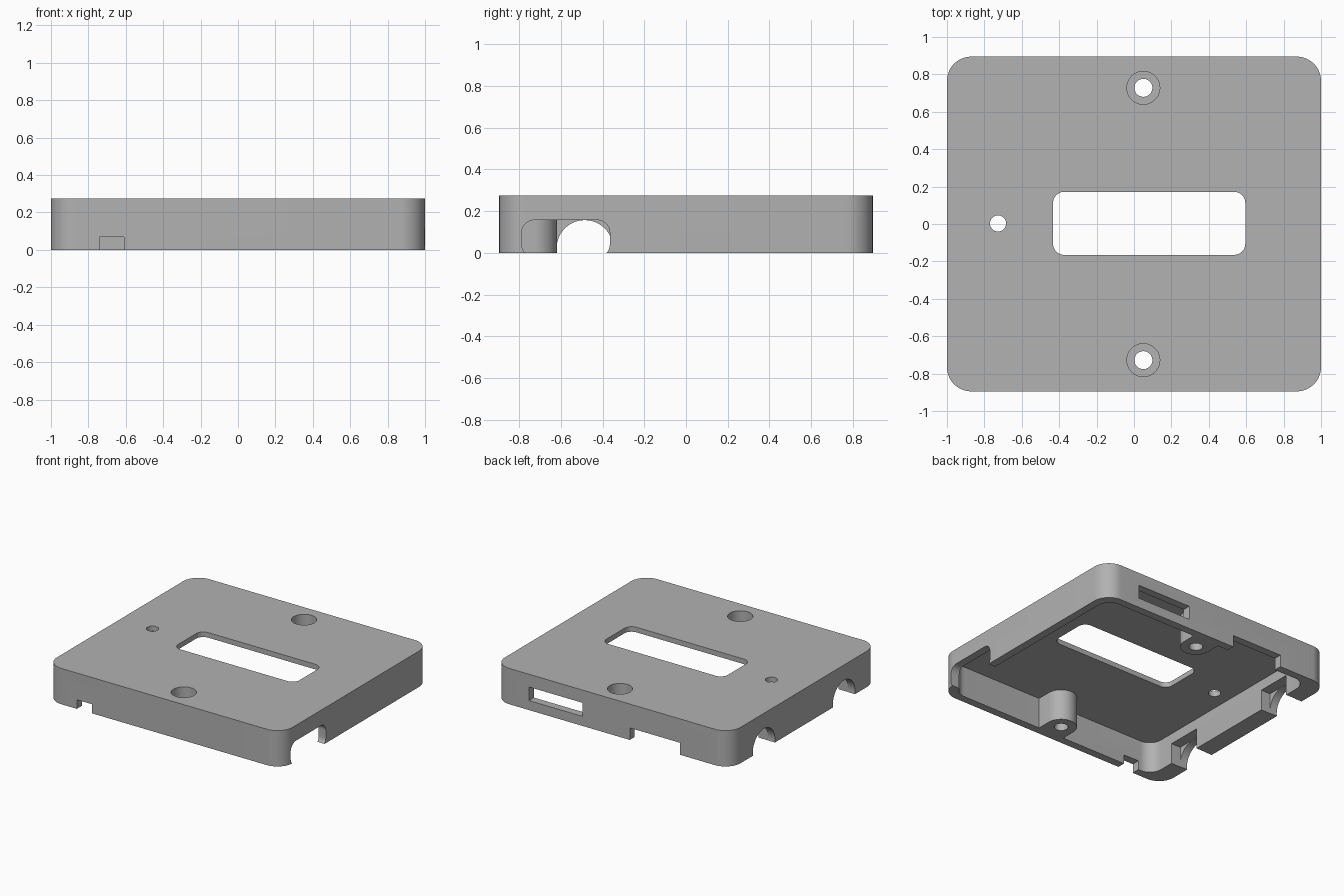
import bpy, bmesh, math
from mathutils import Vector

if "Cube" in bpy.data.objects:
    bpy.data.objects.remove(bpy.data.objects["Cube"])

H = 0.275          # overall height
HALF_Y = 0.895     # half depth

grey = bpy.data.materials.new("light_grey_plastic")
grey.use_nodes = True
colour = (0.445, 0.445, 0.445, 1)
grey.diffuse_color = colour
grey.node_tree.nodes["Principled BSDF"].inputs["Base Color"].default_value = colour


def rounded(a0, a1, b0, b1, r, steps=12):
    """Rounded rectangle outline, counter-clockwise."""
    pts = []
    corners = [(a1 - r, b1 - r), (a0 + r, b1 - r), (a0 + r, b0 + r), (a1 - r, b0 + r)]
    for k, (ca, cb) in enumerate(corners):
        for i in range(steps + 1):
            t = math.radians(90 * (k + i / steps))
            pts.append((ca + r * math.cos(t), cb + r * math.sin(t)))
    return pts


def box(a0, a1, b0, b1):
    return [(a0, b0), (a1, b0), (a1, b1), (a0, b1)]


def circle(a, b, r, n=48):
    return [(a + r * math.cos(math.tau * i / n), b + r * math.sin(math.tau * i / n))
            for i in range(n)]


def prism(name, outline, lo, hi, axis="z"):
    """Extrude an outline along z (outline is x, y) or along x (outline is y, z)."""
    place = {"z": lambda a, b, d: (a, b, d), "x": lambda a, b, d: (d, a, b)}[axis]
    bm = bmesh.new()
    face = bm.faces.new([bm.verts.new(place(a, b, lo)) for a, b in outline])
    out = bmesh.ops.extrude_face_region(bm, geom=[face])
    moved = [v for v in out["geom"] if isinstance(v, bmesh.types.BMVert)]
    bmesh.ops.translate(bm, verts=moved, vec=Vector(place(0, 0, hi - lo)))
    bmesh.ops.recalc_face_normals(bm, faces=bm.faces)
    mesh = bpy.data.meshes.new(name)
    bm.to_mesh(mesh)
    bm.free()
    obj = bpy.data.objects.new(name, mesh)
    bpy.context.collection.objects.link(obj)
    return obj


def cut(target, cutter):
    """Subtract the cutter, bake the result and discard the cutter."""
    cutter.hide_render = True
    mod = target.modifiers.new("cut", "BOOLEAN")
    mod.operation, mod.solver, mod.object = "DIFFERENCE", "EXACT", cutter
    bpy.context.view_layer.update()
    baked = bpy.data.meshes.new_from_object(
        target.evaluated_get(bpy.context.evaluated_depsgraph_get()))
    target.modifiers.clear()
    target.data = baked
    bpy.data.objects.remove(cutter)


cover = prism("enclosure_cover", rounded(-1, 1, -HALF_Y, HALF_Y, 0.13), 0, H)

# Hollow underside, leaving two screw posts joined to the front and back walls
cavity = prism("cavity", rounded(-0.86, 0.94, -0.835, 0.835, 0.1), -0.1, 0.236)
POST_X, POST_Y, POST_R = 0.05, 0.728, 0.11
for s in (-1, 1):
    arc = [(POST_X + POST_R * math.cos(math.pi * i / 24),
            s * (POST_Y - POST_R * math.sin(math.pi * i / 24))) for i in range(25)]
    post = arc + [(POST_X - POST_R, s * 1.1), (POST_X + POST_R, s * 1.1)]
    cut(cavity, prism("post", post, -0.2, 0.4))
cut(cover, cavity)

# Counterbored screw holes, small round hole and display window
for s in (-1, 1):
    cut(cover, prism("screw_hole", circle(POST_X, s * POST_Y, 0.048), -0.1, 0.4))
    cut(cover, prism("counterbore", circle(POST_X, s * POST_Y, 0.088), 0.12, 0.4))
cut(cover, prism("small_hole", circle(-0.727, 0.003, 0.043), 0.1, 0.4))
cut(cover, prism("window", rounded(-0.433, 0.595, -0.165, 0.172, 0.06), 0.1, 0.4))

# Cable arches through the thick side wall, with square pockets on the inside
for s in (-1, 1):
    y = s * 0.485
    cut(cover, prism("arch", circle(y, 0.022, 0.135), -1.1, -0.8, "x"))
    cut(cover, prism("pocket", box(y - 0.135, y + 0.135, -0.1, 0.157), -0.94, -0.8, "x"))

# Rounded opening in the opposite wall
cut(cover, prism("side_opening", rounded(-0.787, -0.365, -0.02, 0.157, 0.06), 0.9, 1.1, "x"))

# Front notch, back notch and back slot
cut(cover, prism("front_notch", box(-0.74, -0.61, -1, -0.8), -0.1, 0.07))
cut(cover, prism("back_notch", box(-0.577, -0.15, 0.8, 1), -0.1, 0.092))
cut(cover, prism("back_slot", box(0.25, 0.705, 0.8, 1), 0.073, 0.177))

cover.data.materials.clear()
cover.data.materials.append(grey)
for p in cover.data.polygons:
    p.material_index = 0
bpy.context.view_layer.objects.active = cover
cover.select_set(True)
bpy.ops.object.shade_smooth_by_angle(angle=math.radians(30))
